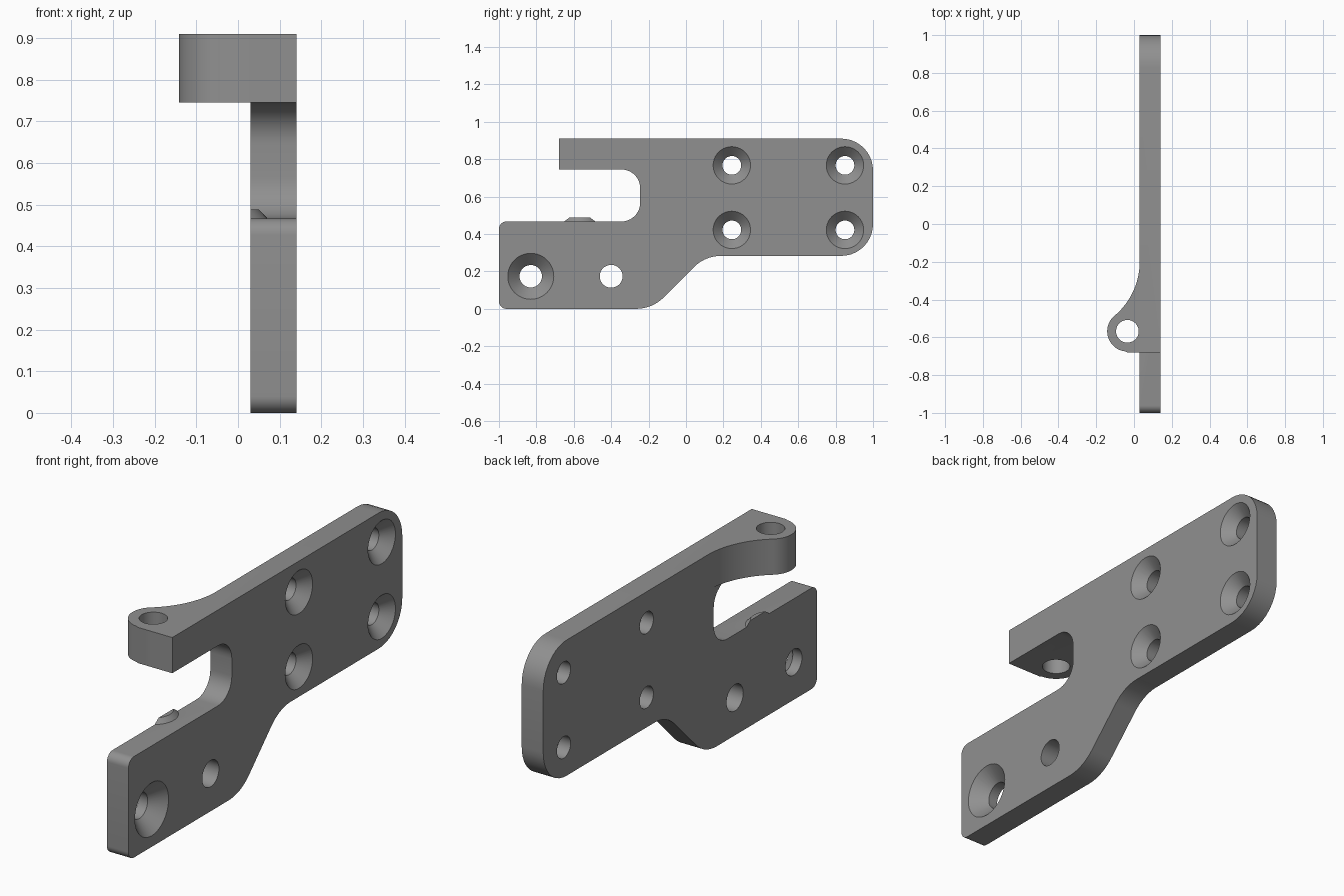
import bpy, bmesh, math
from mathutils import Vector, Matrix

if "Cube" in bpy.data.objects:
    bpy.data.objects.remove(bpy.data.objects["Cube"])

X0, X1 = 0.03, 0.14            # plate thickness range
LUG = Vector((-0.035, -0.568))  # pivot axis in plan
LUG_R = 0.107

grey = bpy.data.materials.new("grey metal")
grey.diffuse_color = (0.28, 0.28, 0.28, 1)
grey.use_nodes = True
grey.node_tree.nodes["Principled BSDF"].inputs["Base Color"].default_value = grey.diffuse_color


def rounded(corners, steps=10):
    """Polygon from (a, b, radius) corners with true fillet arcs."""
    pts = []
    for i, (a, b, r) in enumerate(corners):
        p = Vector((a, b))
        if r == 0:
            pts.append(p)
            continue
        u = (Vector(corners[i - 1][:2]) - p).normalized()
        v = (Vector(corners[(i + 1) % len(corners)][:2]) - p).normalized()
        half = u.angle(v) / 2
        c = p + (u + v).normalized() * r / math.sin(half)
        s = p + u * r / math.tan(half) - c
        e = p + v * r / math.tan(half) - c
        sweep = s.angle_signed(e)
        for k in range(steps + 1):
            pts.append(c + Matrix.Rotation(-sweep * k / steps, 2) @ s)
    return pts


def arc(c, r, a0, a1, n):
    return [Vector((c[0] + r * math.cos(a0 + (a1 - a0) * k / n),
                    c[1] + r * math.sin(a0 + (a1 - a0) * k / n))) for k in range(n + 1)]


def make(name, bm):
    bmesh.ops.recalc_face_normals(bm, faces=bm.faces)
    me = bpy.data.meshes.new(name)
    bm.to_mesh(me)
    bm.free()
    me.materials.append(grey)
    ob = bpy.data.objects.new(name, me)
    bpy.context.collection.objects.link(ob)
    return ob


def prism(name, pts, vec, place):
    bm = bmesh.new()
    f = bm.faces.new([bm.verts.new(place(p)) for p in pts])
    r = bmesh.ops.extrude_face_region(bm, geom=[f])
    bmesh.ops.translate(bm, vec=vec, verts=[v for v in r["geom"] if isinstance(v, bmesh.types.BMVert)])
    return make(name, bm)


def lathe(name, profile, matrix, n=40):
    """Closed solid of revolution from (radius, height) points."""
    bm = bmesh.new()
    rings = [[bm.verts.new(matrix @ Vector((r * math.cos(2 * math.pi * k / n),
                                            r * math.sin(2 * math.pi * k / n), h)))
              for k in range(n)] for r, h in profile]
    for a, b in zip(rings, rings[1:]):
        for k in range(n):
            bm.faces.new((a[k], a[(k + 1) % n], b[(k + 1) % n], b[k]))
    bm.faces.new(rings[0])
    bm.faces.new(rings[-1])
    return make(name, bm)


def combine(target, other, op):
    bpy.context.view_layer.objects.active = target
    m = target.modifiers.new(op, 'BOOLEAN')
    m.operation, m.solver, m.object = op, 'EXACT', other
    bpy.ops.object.modifier_apply(modifier=m.name)
    bpy.data.objects.remove(other)


# Plate outline in y, z with the open slot
outline = rounded([
    (-1, 0, 0.04), (-0.18, 0, 0.21), (0.103, 0.283, 0.2), (1, 0.283, 0.17),
    (1, 0.91, 0.17), (-0.68, 0.91, 0), (-0.68, 0.745, 0), (-0.245, 0.745, 0.1),
    (-0.245, 0.467, 0.1), (-1, 0.467, 0.04)])
plate = prism("bracket_plate", outline, (X1 - X0, 0, 0), lambda p: (X0, p.x, p.y))

# Pivot lug blended into the upper arm by a concave sweep
blend_c, blend_r = Vector((-0.343, -0.2)), 0.373
d = blend_c - LUG
t = math.atan2(d.y, d.x)
lug_pts = [Vector((0.08, -0.2)), Vector((0.08, -0.68)), Vector((LUG.x, -0.68))]
lug_pts += arc(LUG, LUG_R, 1.5 * math.pi, t, 24)[1:]
lug_pts += arc(blend_c, blend_r, t - math.pi, 0, 20)[1:]
lug = prism("pivot_lug", lug_pts, (0, 0, 0.165), lambda p: (p.x, p.y, 0.745))
combine(plate, lug, 'UNION')

# Sliver of conical seat on the lower ledge, trimmed flush with the plate
seat = lathe("conical_seat", [(0.127, 0.445), (0.085, 0.488)],
             Matrix.Translation((LUG.x, LUG.y, 0)), 64)
bm = bmesh.new()
bm.from_mesh(seat.data)
cut = bmesh.ops.bisect_plane(bm, geom=bm.verts[:] + bm.edges[:] + bm.faces[:],
                             plane_co=(X0, 0, 0), plane_no=(-1, 0, 0), clear_outer=True)
bmesh.ops.holes_fill(bm, edges=[e for e in bm.edges if e.is_boundary])
bmesh.ops.recalc_face_normals(bm, faces=bm.faces)
bm.to_mesh(seat.data)
bm.free()
combine(plate, seat, 'UNION')

# Pivot hole
combine(plate, lathe("pivot_cutter", [(0.06, 0.7), (0.06, 0.95)],
                     Matrix.Translation((LUG.x, LUG.y, 0))), 'DIFFERENCE')

# Plate holes: y, z, bore radius, countersink radius
holes = [(y, z, 0.05, 0.1) for y in (0.245, 0.85) for z in (0.422, 0.767)]
holes += [(-0.83, 0.174, 0.06, 0.123), (-0.4, 0.174, 0.061, 0)]
for y, z, r, sink in holes:
    profile = [(r, X0 - 0.02)]
    if sink:
        profile += [(r, X1 - (sink - r)), (sink + 0.02, X1 + 0.02)]
    else:
        profile += [(r, X1 + 0.02)]
    m = Matrix.Translation((0, y, z)) @ Matrix.Rotation(math.pi / 2, 4, 'Y')
    combine(plate, lathe("hole_cutter", profile, m), 'DIFFERENCE')

# Smooth the rounds, keep the edges crisp
bpy.ops.object.select_all(action='DESELECT')
plate.select_set(True)
bpy.context.view_layer.objects.active = plate
bpy.ops.object.shade_smooth_by_angle(angle=math.radians(30))
